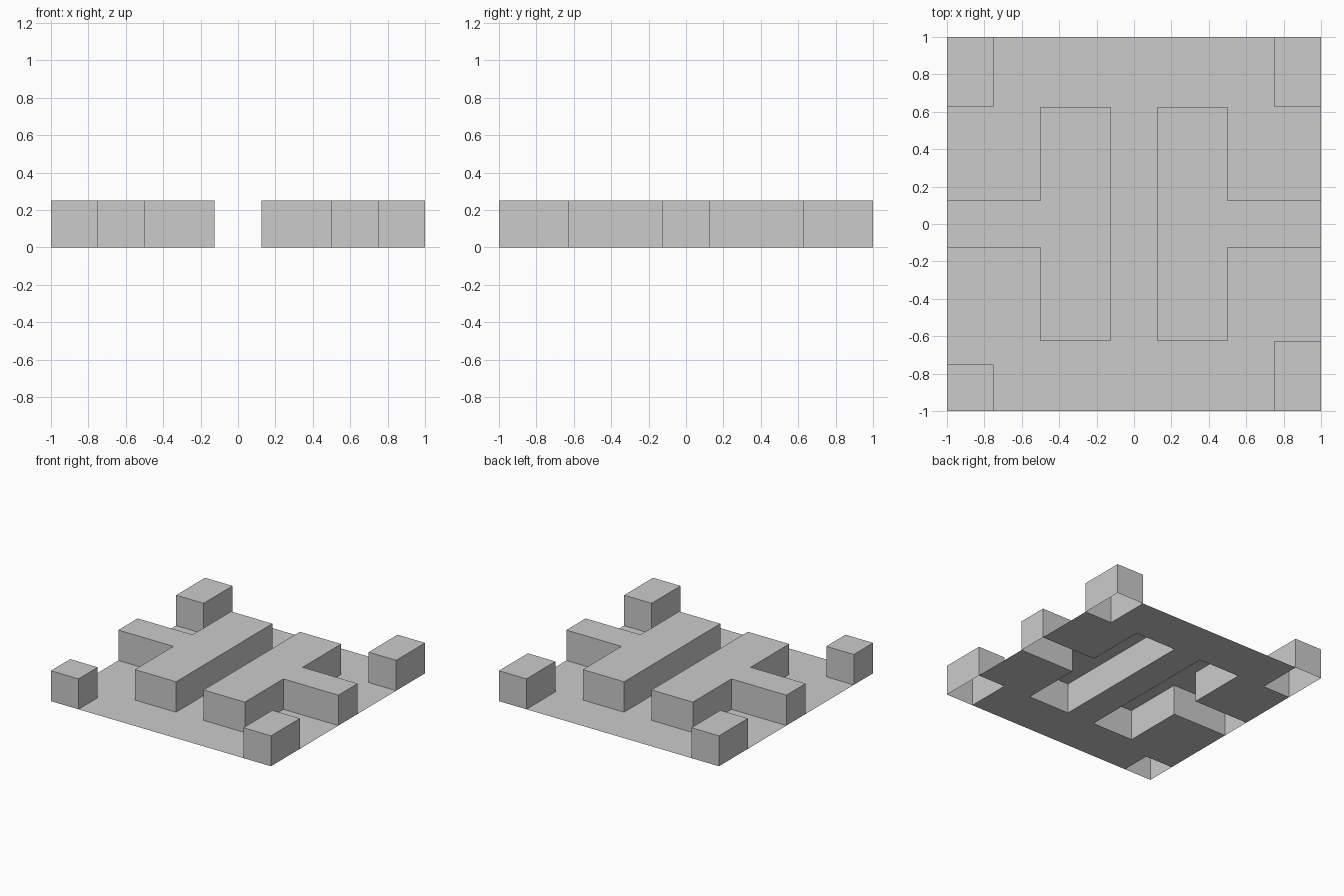
import bpy, bmesh

if "Cube" in bpy.data.objects:
    bpy.data.objects.remove(bpy.data.objects["Cube"])

HEIGHT = 0.25


def sheet(name, outline, height=0.0):
    """Flat face from a counter-clockwise outline, with side walls if raised (open underneath)."""
    bm = bmesh.new()
    top = [bm.verts.new((x, y, height)) for x, y in outline]
    bm.faces.new(top)
    if height:
        low = [bm.verts.new((x, y, 0)) for x, y in outline]
        for i in range(len(outline)):
            j = (i + 1) % len(outline)
            bm.faces.new((low[i], low[j], top[j], top[i]))
    mesh = bpy.data.meshes.new(name)
    bm.to_mesh(mesh)
    bm.free()
    obj = bpy.data.objects.new(name, mesh)
    bpy.context.collection.objects.link(obj)
    return obj


def rect(x0, y0, x1, y1):
    return [(x0, y0), (x1, y0), (x1, y1), (x0, y1)]


def turned(points):
    """Half turn about z keeps the winding."""
    return [(-x, -y) for x, y in points]


# T-shaped walls reaching the left and right borders
t_right = [(1, -0.125), (1, 0.125), (0.5, 0.125), (0.5, 0.625),
           (0.125, 0.625), (0.125, -0.625), (0.5, -0.625), (0.5, -0.125)]
t_left = turned(t_right)
sheet("right_t_wall", t_right, HEIGHT)
sheet("left_t_wall", t_left, HEIGHT)

# Corner blocks; the front left one is shorter
sheet("front_left_block", rect(-1, -1, -0.75, -0.75), HEIGHT)
sheet("front_right_block", rect(0.75, -1, 1, -0.625), HEIGHT)
sheet("back_right_block", rect(0.75, 0.625, 1, 1), HEIGHT)
sheet("back_left_block", rect(-1, 0.625, -0.75, 1), HEIGHT)

# Floor filling the space around the blocks, which stay open below
t_edge = [t_right[0]] + t_right[:0:-1]
floor = [(-0.75, -1), (0.75, -1), (0.75, -0.625), (1, -0.625)]
floor += t_edge
floor += [(1, 0.625), (0.75, 0.625), (0.75, 1), (-0.75, 1), (-0.75, 0.625), (-1, 0.625)]
floor += turned(t_edge)
floor += [(-1, -0.75), (-0.75, -0.75)]
sheet("floor", floor)
